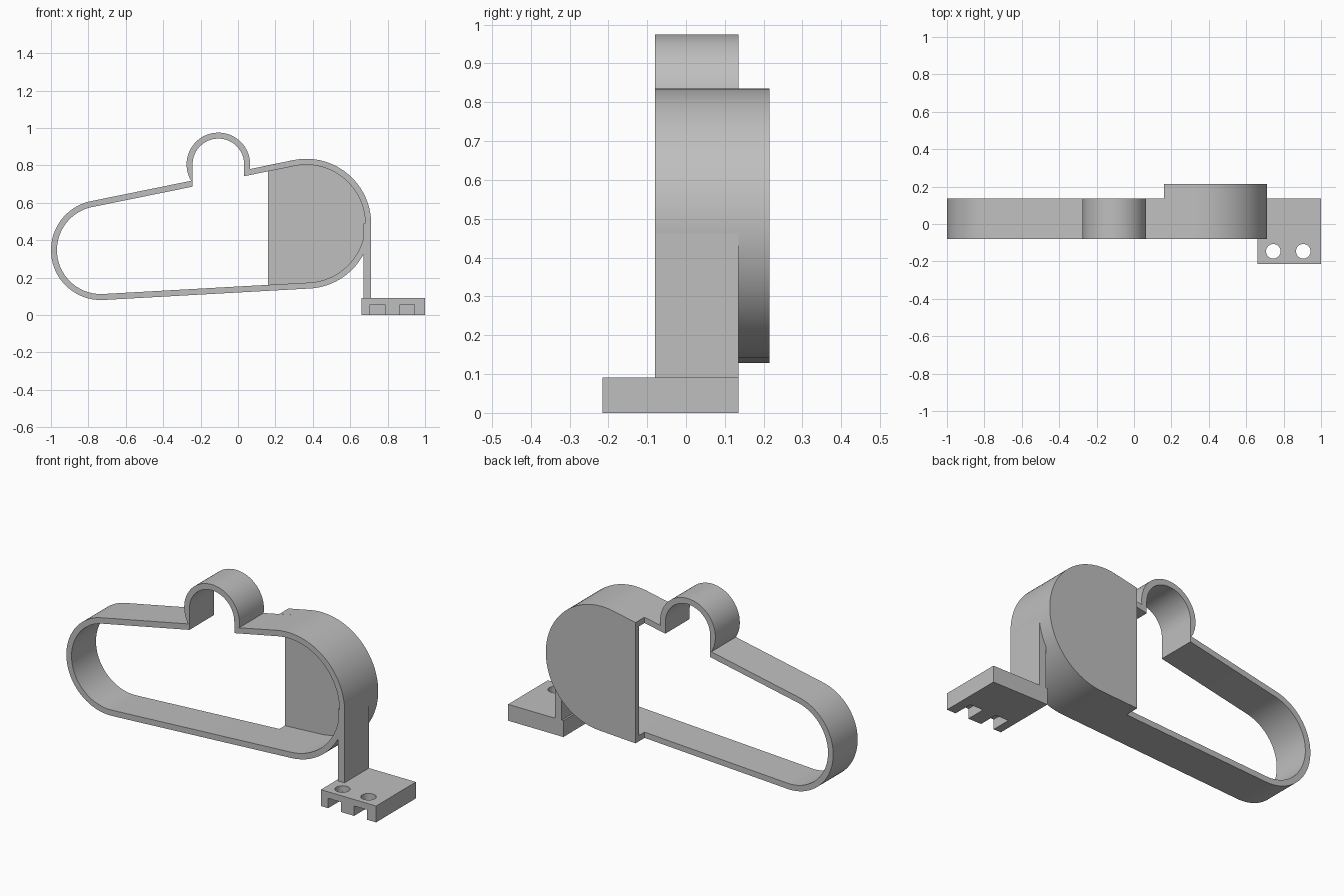
import bpy
import bmesh
from math import sin, cos, radians, tan, atan2, asin, degrees, hypot, pi
from mathutils import Matrix

if "Cube" in bpy.data.objects:
    bpy.data.objects.remove(bpy.data.objects["Cube"], do_unlink=True)

# Single grey plastic
grey = bpy.data.materials.new("grey_plastic")
grey.use_nodes = True
GREY = (0.52, 0.52, 0.52, 1)
grey.diffuse_color = GREY
grey.node_tree.nodes["Principled BSDF"].inputs["Base Color"].default_value = GREY

# Main dimensions
FRONT, MID, BACK = -0.08, 0.135, 0.215
WALL = 0.032
LX, LZ, LR = -0.733, 0.347, 0.267      # small end of the frame
RX, RZ, RR = 0.365, 0.488, 0.347       # large end of the frame
HX, HZ, HR = -0.105, 0.805, 0.17       # hump on the upper run
CUT = 0.16                             # open edge of the housing

# Directions of the two straight runs tangent to both ends
lean = atan2(RZ - LZ, RX - LX)
spread = asin((RR - LR) / hypot(RX - LX, RZ - LZ))
TOP, BOTTOM = lean + spread, lean - spread
A_TOP, A_BOTTOM = degrees(TOP) + 90, degrees(BOTTOM) - 90


def arc(x, z, r, start, end, steps=48):
    return [(x + r * cos(radians(start + (end - start) * i / steps)),
             z + r * sin(radians(start + (end - start) * i / steps)))
            for i in range(steps + 1)]


def run_z(x, inset=0.0, top=True):
    """Height of the upper or lower straight run at x."""
    slope, side = (TOP, 1) if top else (BOTTOM, -1)
    return RZ + (x - RX) * tan(slope) + side * (RR - inset) / cos(slope)


def link(name, mesh):
    mesh.materials.clear()
    mesh.materials.append(grey)
    ob = bpy.data.objects.new(name, mesh)
    bpy.context.collection.objects.link(ob)
    return ob


def prism(name, outlines, y0, y1):
    """Fill x-z outlines (later ones are holes) and extrude along y."""
    curve = bpy.data.curves.new(name + "_outline", "CURVE")
    curve.dimensions = "2D"
    curve.fill_mode = "BOTH"
    curve.extrude = (y1 - y0) / 2
    for points in outlines:
        spline = curve.splines.new("POLY")
        spline.points.add(len(points) - 1)
        for p, (x, z) in zip(spline.points, points):
            p.co = (x, z, 0, 1)
        spline.use_cyclic_u = True
    temp = bpy.data.objects.new(name + "_outline", curve)
    bpy.context.collection.objects.link(temp)
    graph = bpy.context.evaluated_depsgraph_get()
    mesh = bpy.data.meshes.new_from_object(temp.evaluated_get(graph))
    bpy.data.objects.remove(temp, do_unlink=True)
    bpy.data.curves.remove(curve)
    mesh.transform(Matrix.Translation((0, (y0 + y1) / 2, 0)) @ Matrix.Rotation(pi / 2, 4, "X"))
    bm = bmesh.new()
    bm.from_mesh(mesh)
    bmesh.ops.remove_doubles(bm, verts=bm.verts, dist=1e-5)
    bmesh.ops.recalc_face_normals(bm, faces=bm.faces)
    bm.to_mesh(mesh)
    bm.free()
    mesh.name = name
    return link(name, mesh)


def box(name, x0, x1, y0, y1, z0, z1):
    bm = bmesh.new()
    bmesh.ops.create_cube(bm, size=1, matrix=Matrix.Translation(
        ((x0 + x1) / 2, (y0 + y1) / 2, (z0 + z1) / 2))
        @ Matrix.Diagonal((x1 - x0, y1 - y0, z1 - z0, 1)))
    mesh = bpy.data.meshes.new(name)
    bm.to_mesh(mesh)
    bm.free()
    return link(name, mesh)


def cut(target, cutter):
    cutter.hide_render = True
    mod = target.modifiers.new("cut", "BOOLEAN")
    mod.operation = "DIFFERENCE"
    mod.solver = "EXACT"
    mod.object = cutter
    bpy.context.view_layer.objects.active = target
    bpy.ops.object.modifier_apply(modifier=mod.name)
    bpy.data.objects.remove(cutter, do_unlink=True)


# Frame: a rounded loop with an open-bottomed hump on the upper run
hump_left, hump_right = 211, -8.5
outer = (arc(LX, LZ, LR, 360 + A_BOTTOM, A_TOP)
         + arc(HX, HZ, HR, hump_left, hump_right)
         + arc(RX, RZ, RR, A_TOP, A_BOTTOM))
hump_in = HR - WALL
inner = (arc(LX, LZ, LR - WALL, 360 + A_BOTTOM, A_TOP)
         + [(HX - hump_in, run_z(HX - hump_in, WALL))]
         + arc(HX, HZ, hump_in, 180, 0)
         + [(HX + hump_in, run_z(HX + hump_in, WALL))]
         + arc(RX, RZ, RR - WALL, A_TOP, A_BOTTOM))
parts = [prism("loop_frame", [outer, inner], FRONT, MID)]


# Housing behind the large end: rim wall and closing back plate
def end_profile(inset):
    return ([(CUT, run_z(CUT, inset))]
            + arc(RX, RZ, RR - inset, A_TOP, A_BOTTOM)
            + [(CUT, run_z(CUT, inset, False))])


rim = end_profile(0) + end_profile(WALL)[::-1]
parts.append(prism("housing_rim", [rim], MID, BACK - WALL))
parts.append(prism("housing_back_plate", [end_profile(0)], BACK - WALL, BACK))

# Post joining the frame to the mounting foot
parts.append(box("support_post", 0.67, 0.711, FRONT, MID, 0.09, 0.49))

# Mounting foot with two screw holes over two nut slots
foot = box("mounting_foot", 0.66, 1.0, -0.215, MID, 0, 0.091)
for x in (0.745, 0.905):
    cut(foot, box("slot_cutter", x - 0.04, x + 0.04, -0.3, -0.105, -0.1, 0.055))
    bm = bmesh.new()
    bmesh.ops.create_cone(bm, cap_ends=True, segments=32, radius1=0.039, radius2=0.039,
                          depth=0.4, matrix=Matrix.Translation((x, -0.146, 0.1)))
    hole = bpy.data.meshes.new("hole_cutter")
    bm.to_mesh(hole)
    bm.free()
    cut(foot, link("hole_cutter", hole))
parts.append(foot)

# Smooth the curved walls, keep the edges crisp
for ob in parts:
    bpy.ops.object.select_all(action="DESELECT")
    ob.select_set(True)
    bpy.context.view_layer.objects.active = ob
    bpy.ops.object.shade_smooth_by_angle(angle=radians(30))
